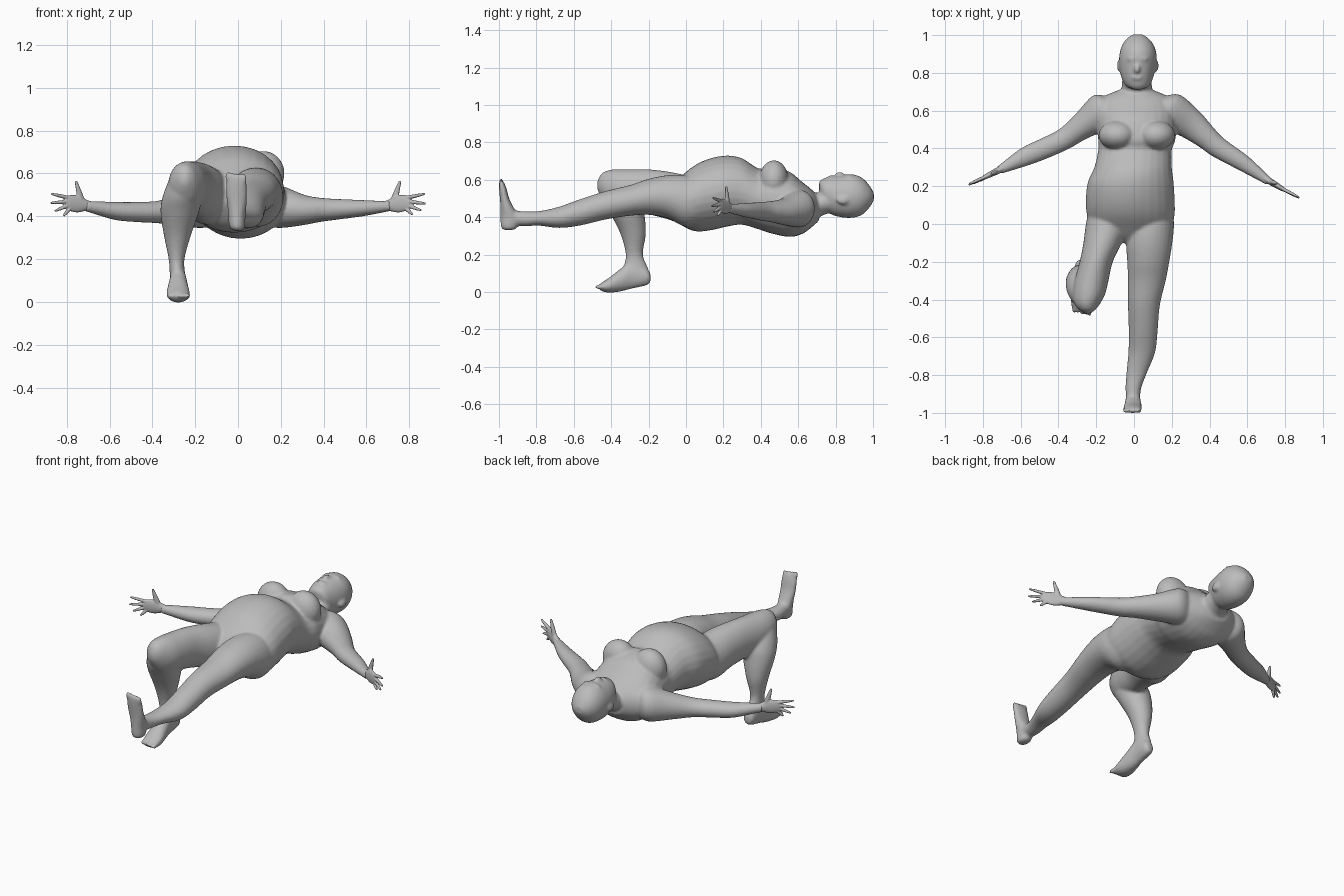
import bpy, bmesh, math
from mathutils import Vector, Matrix

cube = bpy.data.objects.get("Cube")
if cube:
    bpy.data.objects.remove(cube, do_unlink=True)

skin = bpy.data.materials.new("grey_skin")
skin.use_nodes = True
GREY = (0.5, 0.5, 0.5, 1)
skin.diffuse_color = GREY
skin.node_tree.nodes["Principled BSDF"].inputs["Base Color"].default_value = GREY

SIDES, STEPS = 28, 4


def catmull(a, b, c, d, t):
    return 0.5 * (2 * b + (c - a) * t + (2 * a - 5 * b + 4 * c - d) * t * t
                  + (3 * b - a - 3 * c + d) * t ** 3)


def loft(bm, secs):
    """Skin elliptical rings; each section is (centre, half axis u, half axis v)."""
    secs = [tuple(Vector(p) for p in s) for s in secs]
    path = []
    for i in range(len(secs) - 1):
        q = [secs[max(i - 1, 0)], secs[i], secs[i + 1], secs[min(i + 2, len(secs) - 1)]]
        path += [[catmull(*[s[k] for s in q], j / STEPS) for k in range(3)] for j in range(STEPS)]
    path.append(secs[-1])
    rings = []
    for c, u, v in path:
        rings.append([bm.verts.new(c + u * math.cos(a) + v * math.sin(a))
                      for a in (2 * math.pi * k / SIDES for k in range(SIDES))])
    faces = [bm.faces.new(rings[0]), bm.faces.new(rings[-1])]
    for r, s in zip(rings, rings[1:]):
        for k in range(SIDES):
            n = (k + 1) % SIDES
            faces.append(bm.faces.new((r[k], r[n], s[n], s[k])))
    bmesh.ops.recalc_face_normals(bm, faces=faces)


def along_y(bm, rows):
    """Rows are (y, x min, x max, z min, z max)."""
    loft(bm, [(((a + b) / 2, y, (c + d) / 2), ((b - a) / 2, 0, 0), (0, 0, (d - c) / 2))
              for y, a, b, c, d in rows])


def along_z(bm, rows):
    """Rows are (z, x min, x max, y min, y max)."""
    loft(bm, [(((a + b) / 2, (c + d) / 2, z), ((b - a) / 2, 0, 0), (0, (d - c) / 2, 0))
              for z, a, b, c, d in rows])


def limb(bm, rows):
    """Rows are (x, y, z, horizontal radius, vertical radius)."""
    d = (Vector(rows[-1][:3]) - Vector(rows[0][:3])).normalized()
    u = d.cross(Vector((0, 0, 1))).normalized()
    v = u.cross(d)
    loft(bm, [(r[:3], u * r[3], v * r[4]) for r in rows])


def ball(bm, c, r):
    m = Matrix.Translation(c) @ Matrix.Diagonal((*r, 1))
    bmesh.ops.create_uvsphere(bm, u_segments=20, v_segments=12, radius=1, matrix=m)


def finish(name, bm, voxel, iterations):
    me = bpy.data.meshes.new(name)
    bm.to_mesh(me)
    bm.free()
    me.materials.append(skin)
    ob = bpy.data.objects.new(name, me)
    bpy.context.collection.objects.link(ob)
    for p in me.polygons:
        p.use_smooth = True
    rm = ob.modifiers.new("blend", "REMESH")
    rm.mode, rm.voxel_size, rm.use_smooth_shade = "VOXEL", voxel, True
    sm = ob.modifiers.new("soften", "SMOOTH")
    sm.factor, sm.iterations = 0.5, iterations


body = bmesh.new()
# Torso from shoulders to crotch
along_y(body, [
    (0.71, -0.08, 0.10, 0.38, 0.51), (0.67, -0.17, 0.19, 0.345, 0.55),
    (0.62, -0.20, 0.22, 0.31, 0.59), (0.55, -0.20, 0.225, 0.295, 0.645),
    (0.45, -0.19, 0.22, 0.315, 0.67), (0.39, -0.19, 0.20, 0.335, 0.66),
    (0.30, -0.21, 0.20, 0.36, 0.715), (0.22, -0.245, 0.21, 0.35, 0.73),
    (0.13, -0.255, 0.215, 0.33, 0.715), (0.05, -0.25, 0.215, 0.325, 0.68),
    (-0.02, -0.22, 0.19, 0.355, 0.625), (-0.07, -0.13, 0.08, 0.41, 0.58),
    (-0.10, -0.07, -0.02, 0.46, 0.54)])
# Chest
for x in (-0.088, 0.118):
    ball(body, (x, 0.47, 0.60), (0.10, 0.078, 0.105))
# Neck and head
along_y(body, [(0.62, -0.09, 0.12, 0.35, 0.56), (0.69, -0.07, 0.10, 0.38, 0.53),
               (0.73, -0.065, 0.095, 0.41, 0.54), (0.80, -0.06, 0.09, 0.43, 0.56)])
along_y(body, [
    (0.712, 0.0, 0.04, 0.55, 0.59), (0.73, -0.04, 0.08, 0.48, 0.605),
    (0.77, -0.065, 0.10, 0.42, 0.618), (0.83, -0.078, 0.115, 0.40, 0.625),
    (0.89, -0.078, 0.12, 0.397, 0.63), (0.94, -0.066, 0.108, 0.412, 0.612),
    (0.98, -0.04, 0.08, 0.45, 0.572), (1.004, -0.005, 0.045, 0.49, 0.53)])
# Nose, lips, brow and ears
ball(body, (0.016, 0.822, 0.622), (0.018, 0.026, 0.022))
ball(body, (0.016, 0.775, 0.612), (0.03, 0.014, 0.014))
ball(body, (0.02, 0.875, 0.617), (0.055, 0.016, 0.014))
for x in (-0.078, 0.118):
    ball(body, (x, 0.838, 0.49), (0.012, 0.033, 0.022))
# Arms
limb(body, [(-0.10, 0.60, 0.45, 0.08, 0.09), (-0.17, 0.592, 0.445, 0.10, 0.10),
            (-0.275, 0.52, 0.43, 0.072, 0.075), (-0.37, 0.45, 0.42, 0.058, 0.053),
            (-0.475, 0.40, 0.42, 0.055, 0.047), (-0.575, 0.357, 0.425, 0.050, 0.042),
            (-0.695, 0.295, 0.445, 0.026, 0.027), (-0.715, 0.285, 0.448, 0.022, 0.027)])
limb(body, [(0.12, 0.61, 0.45, 0.08, 0.09), (0.19, 0.60, 0.445, 0.10, 0.10),
            (0.30, 0.53, 0.43, 0.082, 0.072), (0.38, 0.463, 0.43, 0.065, 0.057),
            (0.447, 0.405, 0.432, 0.056, 0.050), (0.583, 0.32, 0.438, 0.044, 0.038),
            (0.69, 0.243, 0.446, 0.026, 0.026), (0.715, 0.225, 0.45, 0.022, 0.026)])
# Raised straight leg
along_y(body, [
    (0.10, 0.0, 0.20, 0.38, 0.60), (0.0, -0.035, 0.212, 0.35, 0.625),
    (-0.10, -0.042, 0.203, 0.395, 0.625), (-0.20, -0.036, 0.187, 0.413, 0.605),
    (-0.30, -0.032, 0.168, 0.408, 0.572), (-0.43, -0.032, 0.137, 0.388, 0.54),
    (-0.57, -0.028, 0.125, 0.355, 0.495), (-0.68, -0.03, 0.112, 0.343, 0.456),
    (-0.785, -0.04, 0.07, 0.355, 0.433), (-0.87, -0.045, 0.038, 0.352, 0.432),
    (-0.94, -0.04, 0.032, 0.36, 0.44)])
along_z(body, [
    (0.332, -0.02, 0.02, -0.975, -0.92), (0.35, -0.04, 0.032, -0.99, -0.90),
    (0.40, -0.046, 0.035, -0.992, -0.89), (0.45, -0.05, 0.04, -0.992, -0.92),
    (0.50, -0.056, 0.042, -0.995, -0.945), (0.555, -0.058, 0.042, -1.0, -0.96),
    (0.585, -0.05, 0.035, -1.0, -0.972)])
# Bent leg: thigh, shin and foot
along_y(body, [
    (0.12, -0.23, -0.04, 0.39, 0.60), (0.0, -0.255, -0.03, 0.36, 0.625),
    (-0.10, -0.268, -0.065, 0.39, 0.645), (-0.20, -0.288, -0.112, 0.415, 0.656),
    (-0.30, -0.315, -0.135, 0.43, 0.657), (-0.37, -0.325, -0.152, 0.44, 0.657),
    (-0.42, -0.318, -0.178, 0.46, 0.65), (-0.455, -0.29, -0.205, 0.51, 0.63),
    (-0.475, -0.26, -0.235, 0.55, 0.59)])
along_z(body, [
    (0.60, -0.31, -0.19, -0.45, -0.32), (0.50, -0.35, -0.168, -0.445, -0.24),
    (0.42, -0.362, -0.182, -0.405, -0.222), (0.31, -0.346, -0.22, -0.35, -0.215),
    (0.20, -0.324, -0.25, -0.322, -0.23), (0.12, -0.318, -0.246, -0.335, -0.20),
    (0.06, -0.31, -0.245, -0.31, -0.198)])
along_y(body, [
    (-0.19, -0.295, -0.255, 0.05, 0.10), (-0.215, -0.312, -0.243, 0.035, 0.13),
    (-0.29, -0.318, -0.24, 0.018, 0.165), (-0.35, -0.328, -0.232, 0.003, 0.125),
    (-0.41, -0.334, -0.224, -0.003, 0.078), (-0.455, -0.328, -0.228, 0.005, 0.048)])
# Toes
for i in range(5):
    k = i - 2
    r = 0.014 if i == 4 else 0.011
    ball(body, (-0.277 + 0.021 * k, -0.462 + 0.004 * (4 - i), 0.028), (r, 0.026, 0.013))
    ball(body, (-0.008 - 0.019 * k, -0.988, 0.586 - 0.003 * (4 - i)), (r, 0.012, 0.024))
finish("body", body, 0.0085, 5)


# Hands: flat upright palm with fanned fingers and a raised thumb
def hand(name, wrist, knuckle, tips, thumb):
    bm = bmesh.new()
    w, k = Vector(wrist), Vector(knuckle)
    mid = w.lerp(k, 0.5)
    limb(bm, [(*w.lerp(k, -0.4), 0.018, 0.022), (*w, 0.018, 0.025),
              (*mid, 0.016, 0.04), (*k, 0.012, 0.036), (*w.lerp(k, 1.15), 0.008, 0.025)])
    for i, t in enumerate(tips):
        a = k + Vector((0, 0, 0.027 - 0.018 * i))
        a, t = a.lerp(mid, 0.2), Vector(t)
        limb(bm, [(*a, 0.010, 0.010), (*a.lerp(t, 0.6), 0.0085, 0.0085), (*t, 0.005, 0.005)])
    a, t = w.lerp(k, 0.25), Vector(thumb)
    limb(bm, [(*a, 0.014, 0.018), (*a.lerp(t, 0.5), 0.011, 0.014), (*t, 0.006, 0.006)])
    finish(name, bm, 0.004, 3)


hand("right_hand", (-0.705, 0.29, 0.45), (-0.79, 0.248, 0.464),
     [(-0.873, 0.212, 0.505), (-0.876, 0.207, 0.462), (-0.855, 0.213, 0.425),
      (-0.815, 0.228, 0.402)], (-0.757, 0.262, 0.565))
hand("left_hand", (0.70, 0.237, 0.45), (0.788, 0.185, 0.464),
     [(0.873, 0.142, 0.505), (0.876, 0.137, 0.46), (0.855, 0.148, 0.428),
      (0.815, 0.168, 0.408)], (0.757, 0.215, 0.565))
